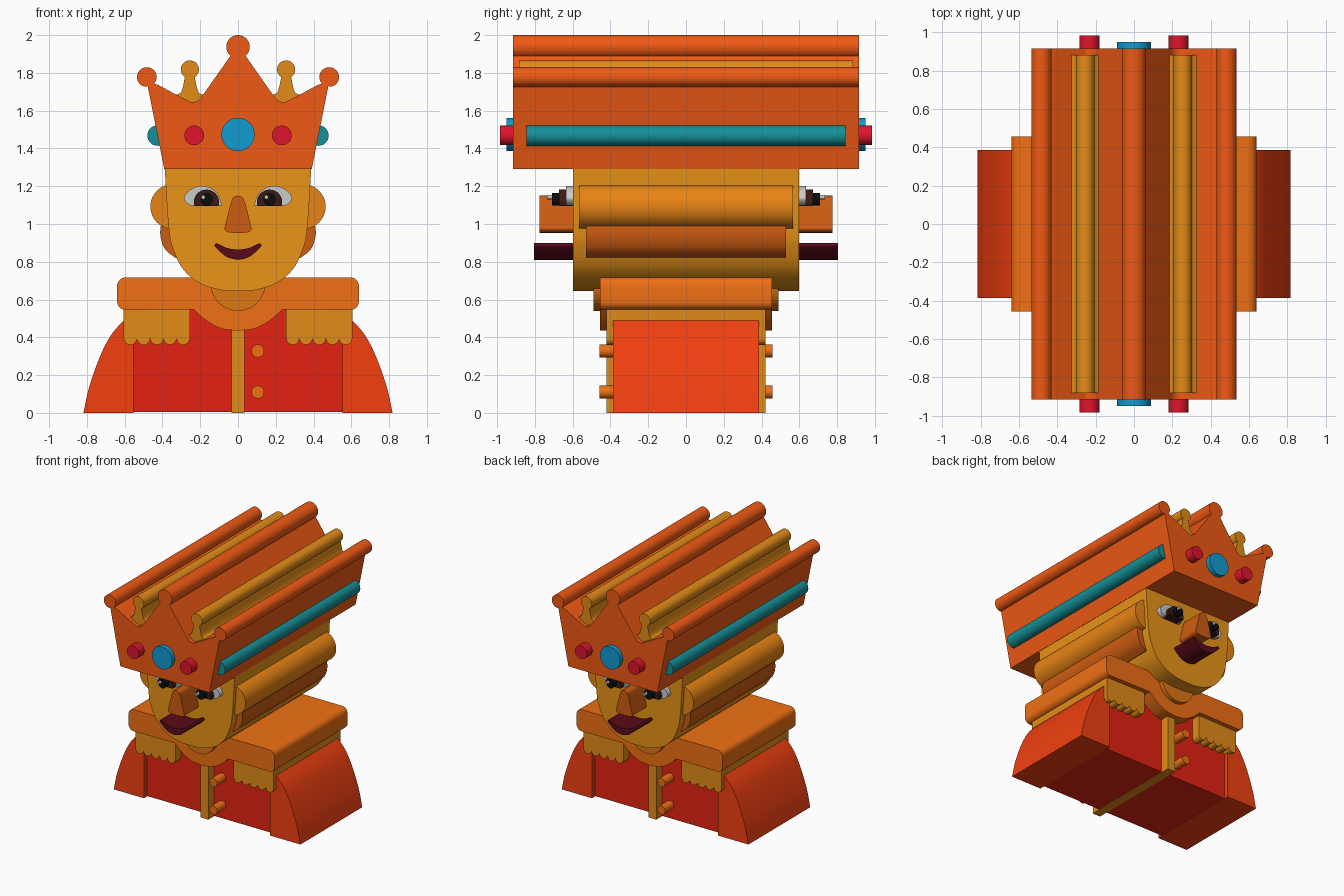
import bpy
import bmesh
from math import cos, sin, radians
from mathutils import Vector

cube = bpy.data.objects.get("Cube")
if cube:
    bpy.data.objects.remove(cube, do_unlink=True)


def material(name, hex_code):
    """Flat colour given as an sRGB hex string."""
    srgb = [int(hex_code[i:i + 2], 16) / 255 for i in (0, 2, 4)]
    rgba = [c / 12.92 if c < 0.04 else ((c + 0.055) / 1.055) ** 2.4 for c in srgb] + [1]
    m = bpy.data.materials.new(name)
    m.use_nodes = True
    m.diffuse_color = rgba
    m.node_tree.nodes["Principled BSDF"].inputs["Base Color"].default_value = rgba
    return m


CROWN = material("crown_orange", "F05A14")
GOLD = material("gold", "E28C18")
SKIN = material("skin", "EA9418")
EAR = material("ear_skin", "E88414")
SHADE = material("shaded_skin", "CE5C12")
COLLAR = material("collar_orange", "F07014")
NECK = material("neck_orange", "DE7814")
SLEEVE = material("sleeve_red", "F24010")
COAT = material("coat_red", "E42212")
RUBY = material("ruby", "E0142C")
BLUE = material("sapphire", "109CD0")
TEAL = material("teal", "149098")
WHITE = material("eye_white", "C8C8C8")
BROWN = material("iris_brown", "3C1A14")
BLACK = material("pupil_black", "0C0C0C")
LIPS = material("lips", "580A18")


def arc(cx, cz, r, a0=0, a1=360, n=32):
    """Points on an arc in the xz plane; a full turn leaves out its end point."""
    last = n if abs(a1 - a0) == 360 else n - 1
    angles = [radians(a0 + (a1 - a0) * i / last) for i in range(n)]
    return [(cx + r * cos(a), cz + r * sin(a)) for a in angles]


def curve(pts, n=6):
    """Smooth open curve through the points."""
    p = [Vector(q) for q in [pts[0], *pts, pts[-1]]]
    out = []
    for a, b, c, d in zip(p, p[1:], p[2:], p[3:]):
        for i in range(n):
            t = i / n
            out.append(tuple(0.5 * (2 * b + (c - a) * t + (2 * a - 5 * b + 4 * c - d) * t * t
                                    + (3 * b - a - 3 * c + d) * t ** 3)))
    return out + [tuple(pts[-1])]


def mirrored(half):
    """Close a half outline by reflecting it in x."""
    return half + [(-x, z) for x, z in reversed(half) if abs(x) > 1e-5]


def prism(name, outline, y0, y1, mat):
    """Extrude an xz outline between two depths."""
    bm = bmesh.new()
    face = bm.faces.new([bm.verts.new((x, y0, z)) for x, z in outline])
    ext = bmesh.ops.extrude_face_region(bm, geom=[face])
    moved = [v for v in ext["geom"] if isinstance(v, bmesh.types.BMVert)]
    bmesh.ops.translate(bm, verts=moved, vec=(0, y1 - y0, 0))
    bmesh.ops.recalc_face_normals(bm, faces=bm.faces)
    mesh = bpy.data.meshes.new(name)
    bm.to_mesh(mesh)
    bm.free()
    obj = bpy.data.objects.new(name, mesh)
    bpy.context.collection.objects.link(obj)
    mesh.materials.append(mat)
    bpy.ops.object.select_all(action="DESELECT")
    obj.select_set(True)
    bpy.context.view_layer.objects.active = obj
    bpy.ops.object.shade_smooth_by_angle(angle=radians(30))
    return obj


def through(name, outline, depth, mat):
    return prism(name, outline, -depth, depth, mat)


def pair(name, outline, depth, mat):
    """Left part and its mirror image."""
    through("left_" + name, outline, depth, mat)
    through("right_" + name, [(-x, z) for x, z in outline], depth, mat)


def both_faces(name, outline, depth, mat):
    """Front part and the same part turned half round to the back."""
    prism("front_" + name, outline, -depth, 0, mat)
    prism("back_" + name, [(-x, z) for x, z in outline], 0, depth, mat)


# Coat, sleeves, front band and buttons
through("coat", [(-0.57, 0.004), (0.57, 0.004), (0.57, 0.56), (-0.57, 0.56)], 0.35, COAT)
pair("sleeve", [(0.553, 0), *curve([(0.818, 0), (0.787, 0.14), (0.73, 0.3),
                                  (0.67, 0.415), (0.6, 0.495)]), (0.553, 0.495)], 0.387, SLEEVE)
through("front_band", [(-0.034, 0), (0.034, 0), (0.034, 0.5), (-0.034, 0.5)], 0.42, GOLD)
for i, z in enumerate((0.11, 0.328)):
    both_faces(f"button_{i + 1}", arc(0.105, z, 0.034), 0.458, COLLAR)

# Fringed shoulder pieces
fringe = [(0.255, 0.57)]
for i in range(5):
    fringe += arc(0.29 + 0.07 * i, 0.395, 0.035, 180, 360, 9)[1 if i else 0:]
pair("epaulette", fringe + [(0.605, 0.57)], 0.42, GOLD)

# Collar with rounded ends and a dipped centre
dip = curve([(0, 0.435), (0.09, 0.447), (0.17, 0.49), (0.235, 0.548)])
half_collar = (dip + arc(0.595, 0.59, 0.045, -90, 0, 8) + arc(0.595, 0.672, 0.045, 0, 90, 8))
through("collar", mirrored(half_collar), 0.456, COLLAR)
through("neck", [(0.145, 0.66), (-0.145, 0.66), *arc(0, 0.685, 0.145, 190, 350, 24)],
        0.49, NECK)

# Head, ears and the lobes under them
jaw = curve([(0, 0.646), (0.09, 0.65), (0.2, 0.685), (0.29, 0.76), (0.345, 0.87),
             (0.368, 0.99), (0.39, 1.33)])
through("head", mirrored(jaw), 0.597, SKIN)
pair("ear", arc(0.345, 1.092, 0.119), 0.567, EAR)
pair("ear_lobe", [(0.25, 0.99), (0.25, 0.82),
                  *curve([(0.33, 0.82), (0.385, 0.865), (0.41, 0.93), (0.41, 0.99)])],
     0.53, SHADE)

# Eyes
pair("eye_white", curve([(0.25, 1.097), (0.275, 1.115), (0.285, 1.14), (0.262, 1.175),
                         (0.22, 1.197), (0.175, 1.2), (0.13, 1.182), (0.1, 1.145),
                         (0.085, 1.097)]), 0.636, WHITE)
pair("iris", arc(0.167, 1.115, 0.067, -16, 196), 0.672, BROWN)
pair("pupil", arc(0.167, 1.13, 0.033), 0.71, BLACK)
for side, x in (("left", 0.15), ("right", -0.184)):
    both_faces(f"{side}_eye_glint", arc(x, 1.142, 0.011, n=16), 0.735, WHITE)

# Nose and mouth
nose = curve([(0, 0.953), (0.05, 0.956), (0.071, 0.972), (0.066, 1.0), (0.035, 1.12),
              (0.02, 1.143), (0, 1.15)])
through("nose", mirrored(nose), 0.775, SHADE)
smile = (curve([(0, 0.81), (0.055, 0.823), (0.1, 0.858), (0.124, 0.885), (0.115, 0.899)])
         + curve([(0.1, 0.892), (0.055, 0.872), (0, 0.864)]))
through("mouth", mirrored(smile), 0.805, LIPS)

# Crown with a ball on each point
half_crown = [(0.39, 1.29), (0.478, 1.73), *arc(0.483, 1.778, 0.052, -82, 222, 28),
              *curve([(0.42, 1.735), (0.28, 1.66), (0.24, 1.645), (0.205, 1.66), (0.17, 1.705)]),
              *arc(0, 1.938, 0.062, -50, 90, 18)]
through("crown", mirrored(half_crown), 0.915, CROWN)
prong_half = curve([(0.09, 1.6), (0.08, 1.675), (0.045, 1.7), (0.026, 1.78)])
prong_half += arc(0, 1.818, 0.048, -48, 90, 16)
pair("crown_prong", [(x + 0.255, z) for x, z in mirrored(prong_half)], 0.883, GOLD)

# Jewels
through("centre_jewel", arc(0, 1.474, 0.088, n=48), 0.95, BLUE)
pair("red_jewel", arc(0.232, 1.469, 0.052), 0.985, RUBY)
pair("side_jewel", arc(0.426, 1.468, 0.054), 0.845, TEAL)
